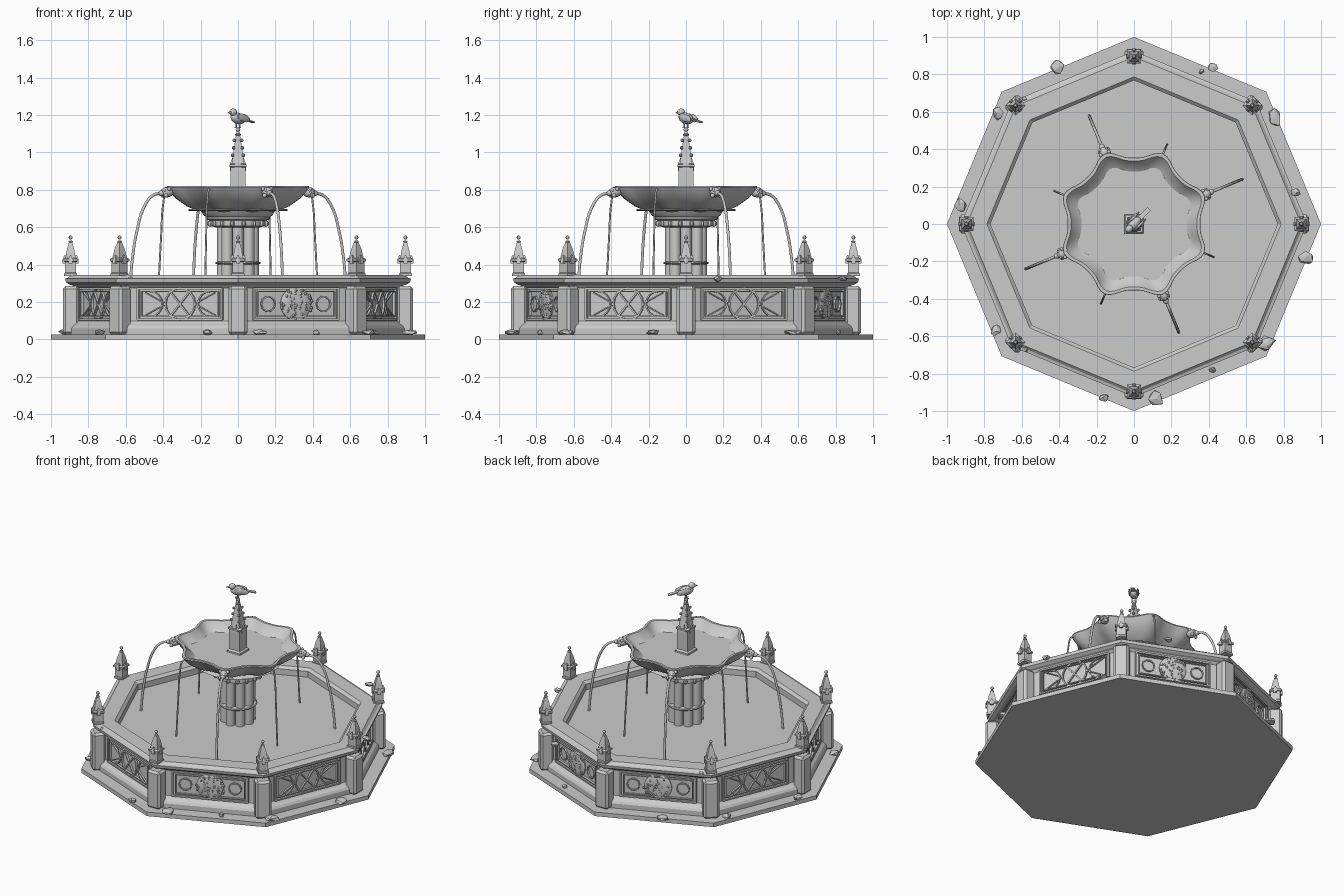
import bpy, bmesh, math, random
from math import pi, sin, cos, radians
from mathutils import Matrix, Vector

if "Cube" in bpy.data.objects:
    bpy.data.objects.remove(bpy.data.objects["Cube"])

random.seed(4)
stone = bpy.data.materials.new("grey_stone")
stone.diffuse_color = (0.6, 0.6, 0.6, 1)
stone.use_nodes = True
stone.node_tree.nodes["Principled BSDF"].inputs["Base Color"].default_value = stone.diffuse_color
T, S = Matrix.Translation, Matrix.Diagonal


def RZ(a):
    return Matrix.Rotation(a, 4, 'Z')


def finish(bm, name, smooth=None, bevel=0):
    bmesh.ops.remove_doubles(bm, verts=bm.verts, dist=1e-5)
    bmesh.ops.recalc_face_normals(bm, faces=bm.faces)
    me = bpy.data.meshes.new(name)
    bm.to_mesh(me)
    bm.free()
    ob = bpy.data.objects.new(name, me)
    bpy.context.collection.objects.link(ob)
    me.materials.append(stone)
    if bevel:
        b = ob.modifiers.new("bevel", 'BEVEL')
        b.width, b.segments = bevel, 1
    if smooth:
        bpy.ops.object.select_all(action='DESELECT')
        ob.select_set(True)
        bpy.context.view_layer.objects.active = ob
        bpy.ops.object.shade_smooth_by_angle(angle=radians(smooth))
    return ob


def lathe(bm, prof, n, m=Matrix(), rfun=None, closed=False):
    """Rings of (radius, z); rfun scales the radius by angle."""
    rings = []
    for r, z in prof:
        ring = []
        for i in range(n):
            a = 2 * pi * i / n
            k = r * (rfun(a) if rfun else 1)
            ring.append(bm.verts.new(m @ Vector((k * cos(a), k * sin(a), z))))
        rings.append(ring)
    pairs = list(zip(rings, rings[1:])) + ([(rings[-1], rings[0])] if closed else [])
    for a, b in pairs:
        for i in range(n):
            j = (i + 1) % n
            bm.faces.new((a[i], a[j], b[j], b[i]))
    if not closed:
        bm.faces.new(rings[0])
        bm.faces.new(rings[-1])


def box(bm, size, m):
    bmesh.ops.create_cube(bm, size=1, matrix=m @ S((*size, 1)))


def ball(bm, p, s, m=Matrix(), seg=10):
    s = s if isinstance(s, tuple) else (s, s, s)
    bmesh.ops.create_uvsphere(bm, u_segments=seg, v_segments=max(5, seg * 2 // 3), radius=1,
                              matrix=m @ T(p) @ S((*s, 1)))


def square(bm, prof, m):
    """Square tower from (half width, z)."""
    q = math.sqrt(2)
    lathe(bm, [(w * q, z) for w, z in prof], 4, m @ RZ(pi / 4))


# plinth, basin wall and coping: octagons with a corner on each axis
bm = bmesh.new()
lathe(bm, [(1, 0), (1, .028)], 8)
finish(bm, "plinth")
bm = bmesh.new()
lathe(bm, [(.78, .02), (.91, .02), (.91, .06), (.90, .075), (.885, .085), (.87, .1), (.87, .275), (.885, .29),
           (.78, .29)], 8, closed=True)
finish(bm, "basin_wall")
bm = bmesh.new()
lathe(bm, [(.87, .285), (.9, .293), (.92, .305), (.925, .325), (.908, .33), (.893, .345), (.787, .345),
           (.768, .328), (.768, .25), (.85, .25)], 8, closed=True)
finish(bm, "coping")
bm = bmesh.new()
lathe(bm, [(.8, .27), (.8, .288)], 8)
finish(bm, "basin_water")

# corner pillars and their finials
pil, fin = bmesh.new(), bmesh.new()
for k in range(8):
    m = RZ(k * pi / 4)
    box(pil, (.085, .1, .26), m @ T((.893, 0, .155)))
    square(fin, [(.034, .34), (.034, .352), (.03, .357), (.03, .415), (.037, .42), (.037, .43), (.027, .437),
                 (.02, .48), (.01, .515), (.006, .53)], m @ T((.895, 0, 0)))
    ball(fin, (.895, 0, .522), (.013, .013, .006), m)
    ball(fin, (.895, 0, .545), .011, m)
    for s in (-1, 1):
        for d in ((s * .031, 0), (0, s * .031)):   # small gables
            square(fin, [(.011, .405), (.011, .43), (.002, .452)], m @ T((.895 + d[0], d[1], 0)))
finish(pil, "corner_pillars", bevel=.014)
finish(fin, "corner_finials", 30)

# carved panels: tracery on five sides, round reliefs on three
A = .87 * cos(pi / 8)
ZC = .19


def bar(bm, m, p, q, w=.009, d=.022):
    dx, dz = q[0] - p[0], q[1] - p[1]
    box(bm, (math.hypot(dx, dz) + w * .6, d, w),
        m @ T(((p[0] + q[0]) / 2, A, ZC + (p[1] + q[1]) / 2)) @ Matrix.Rotation(-math.atan2(dz, dx), 4, 'Y'))


def path(bm, m, pts, **kw):
    for p, q in zip(pts, pts[1:]):
        bar(bm, m, p, q, **kw)


def arc(cx, cz, r, a0, a1, n):
    return [(cx + r * cos(radians(a0 + (a1 - a0) * i / n)), cz + r * sin(radians(a0 + (a1 - a0) * i / n)))
            for i in range(n + 1)]


tr, rel = bmesh.new(), bmesh.new()
for k in range(8):
    m = RZ(pi / 8 + k * pi / 4 - pi / 2)
    for w, h, t in ((.243, .083, .01), (.222, .066, .006)):
        path(tr, m, [(-w, -h), (w, -h), (w, h), (-w, h), (-w, -h)], w=t, d=.03)
    if k in (1, 2, 6):
        lathe(rel, [(.088, -.01), (.088, .006), (.08, .013), (.05, .016)], 24,
              m @ T((0, A, ZC)) @ Matrix.Rotation(-pi / 2, 4, 'X'))
        for i in range(50):
            a, r = random.uniform(0, 2 * pi), .095 * math.sqrt(random.random())
            ball(rel, (r * cos(a), A + .012, ZC + .85 * r * sin(a)), (.009, .008, .008), m, 6)
        for s in (-1, 1):
            path(tr, m, arc(s * .16, 0, .04, 0, 360, 10), w=.007)
    else:
        path(tr, m, arc(0, 0, .085, 0, 360, 16))
        for s in (-1, 1):
            path(tr, m, [(-.055, -s * .065), (.055, s * .065)])
            path(tr, m, arc(s * .17, 0, .066, 90, 270, 8) if s > 0 else arc(-.17, 0, .066, -90, 90, 8), w=.007)
            path(tr, m, [(s * .085, 0), (s * .2, .06)], w=.006)
            path(tr, m, [(s * .085, 0), (s * .2, -.06)], w=.006)
finish(tr, "panel_tracery")
finish(rel, "panel_reliefs", 40)

# clustered column with ring, capital and brackets
bm = bmesh.new()
lathe(bm, [(.075, .27), (.075, .62)], 16)
for k in range(8):
    lathe(bm, [(.03, .27), (.03, .61)], 12, RZ(k * pi / 4) @ T((.082, 0, 0)))
lathe(bm, [(.09, .400), (.118, .403), (.122, .409), (.118, .415), (.09, .418)], 24, closed=True)
finish(bm, "clustered_column", 35)
bm = bmesh.new()
lathe(bm, [(.12, .6), (.15, .608), (.15, .635), (.17, .643), (.172, .655), (.185, .665), (.2, .69)], 32)
lathe(bm, [(.262, .688), (.27, .692), (.262, .697)], 32)
for k in range(16):
    ball(bm, (.153, 0, .62), (.014, .013, .018), RZ((k + .5) * pi / 8), 8)
finish(bm, "column_capital", 35)


# scalloped upper bowl and its water
def scallop(a):
    return .355 + .052 * (.5 + .5 * cos(8 * (a - pi / 8))) ** 1.6


bm = bmesh.new()
lathe(bm, [(.45, .68), (.58, .69), (.72, .712), (.88, .755), (.96, .79), (1, .812), (.995, .82), (.95, .82),
           (.92, .805), (.82, .768), (.7, .745), (.5, .735)], 96, rfun=scallop)
finish(bm, "upper_bowl", 35)
bm = bmesh.new()
lathe(bm, [(.76, .756), (.79, .764)], 96, rfun=scallop)
finish(bm, "bowl_water")

# spout heads at four of the scallop points
bm = bmesh.new()
for k in range(4):
    m = RZ(pi / 8 + k * pi / 2)
    ball(bm, (.41, 0, .787), (.036, .028, .027), m, 12)
    ball(bm, (.443, 0, .782), (.02, .016, .015), m)
    for s in (-1, 1):
        ball(bm, (.408, s * .024, .805), .011, m, 8)
        ball(bm, (.43, s * .017, .797), .008, m, 8)
        ball(bm, (.425, s * .022, .77), .012, m, 8)
finish(bm, "spout_heads", 60)


# water jets: wide from the heads, narrow from the other points
def jets(name, pts, a0, r):
    cu = bpy.data.curves.new(name, 'CURVE')
    cu.dimensions, cu.bevel_depth, cu.bevel_resolution, cu.use_fill_caps = '3D', r, 2, True
    for k in range(4):
        a = a0 + k * pi / 2
        sp = cu.splines.new('BEZIER')
        sp.bezier_points.add(len(pts) - 1)
        sp.resolution_u = 6
        for bp, (d, z) in zip(sp.bezier_points, pts):
            bp.co = (d * cos(a), d * sin(a), z)
            bp.handle_left_type = bp.handle_right_type = 'AUTO'
    cu.materials.append(stone)
    bpy.context.collection.objects.link(bpy.data.objects.new(name, cu))


jets("wide_water_jets", [(.44, .782), (.49, .772), (.54, .715), (.585, .58), (.61, .44), (.625, .288)], pi / 8, .008)
jets("narrow_water_jets", [(.39, .812), (.415, .795), (.432, .73), (.445, .55), (.46, .288)], -pi / 8, .0055)

# central spire with gables, crockets and knob
bm = bmesh.new()
square(bm, [(.05, .75), (.05, .775), (.04, .785), (.04, .92), (.046, .925), (.046, .935), (.034, .94), (.022, 1.02),
            (.01, 1.1), (.007, 1.125)], Matrix())
for k in range(4):
    m = RZ(k * pi / 2)
    square(bm, [(.018, .90), (.018, .935), (.003, .975)], m @ T((.026, 0, 0)))
    for r, z in ((.042, .985), (.034, 1.025), (.027, 1.065)):
        ball(bm, (r, 0, z), .0095, m @ RZ(pi / 4), 8)
ball(bm, (0, 0, 1.095), (.017, .017, .009))
ball(bm, (0, 0, 1.122), .013)
finish(bm, "spire", 35)

# bird facing the front left corner (local -x is forward)
bm = bmesh.new()
m = RZ(pi / 4) @ T((0, 0, 1.182))
tilt = m @ Matrix.Rotation(radians(14), 4, 'Y')
ball(bm, (0, 0, 0), (.05, .028, .03), tilt, 16)
ball(bm, (-.037, 0, .033), (.022, .02, .02), m, 12)
lathe(bm, [(.008, 0), (.001, .022)], 8, m @ T((-.056, 0, .031)) @ Matrix.Rotation(-pi / 2, 4, 'Y'))
box(bm, (.075, .026, .007), tilt @ T((.078, 0, .008)))
for s in (-1, 1):
    ball(bm, (.017, s * .026, .007), (.05, .008, .021), tilt)
    lathe(bm, [(.004, -.052), (.004, -.02)], 6, m @ T((0, s * .012, 0)))
    box(bm, (.024, .008, .005), m @ T((-.004, s * .012, -.05)))
finish(bm, "bird", 45)

# fallen stones on the plinth, and chips along the coping
bm = bmesh.new()
spots = [(-.41, .84, .045), (.75, .57, .052), (-.73, .59, .037), (-.93, .1, .04), (.92, -.18, .045),
         (.71, -.64, .052), (-.74, -.57, .035), (.12, -.93, .05), (-.16, -.93, .03), (.36, .815, .016),
         (.42, -.78, .02)]
chips = [(.42, .84, .03), (.865, .17, .028), (-.585, .665, .02), (-.575, -.67, .018)]
for lst, z0 in ((spots, .038), (chips, .325)):
    for x, y, r in lst:
        res = bmesh.ops.create_icosphere(bm, subdivisions=1, radius=1,
                                         matrix=T((x, y, z0)) @ RZ(random.random() * 6) @ S((r, r * .78, .016, 1)))
        for v in res['verts']:
            v.co += Vector((random.uniform(-.2, .2) * r, random.uniform(-.2, .2) * r, random.uniform(-.003, .003)))
finish(bm, "loose_stones")
